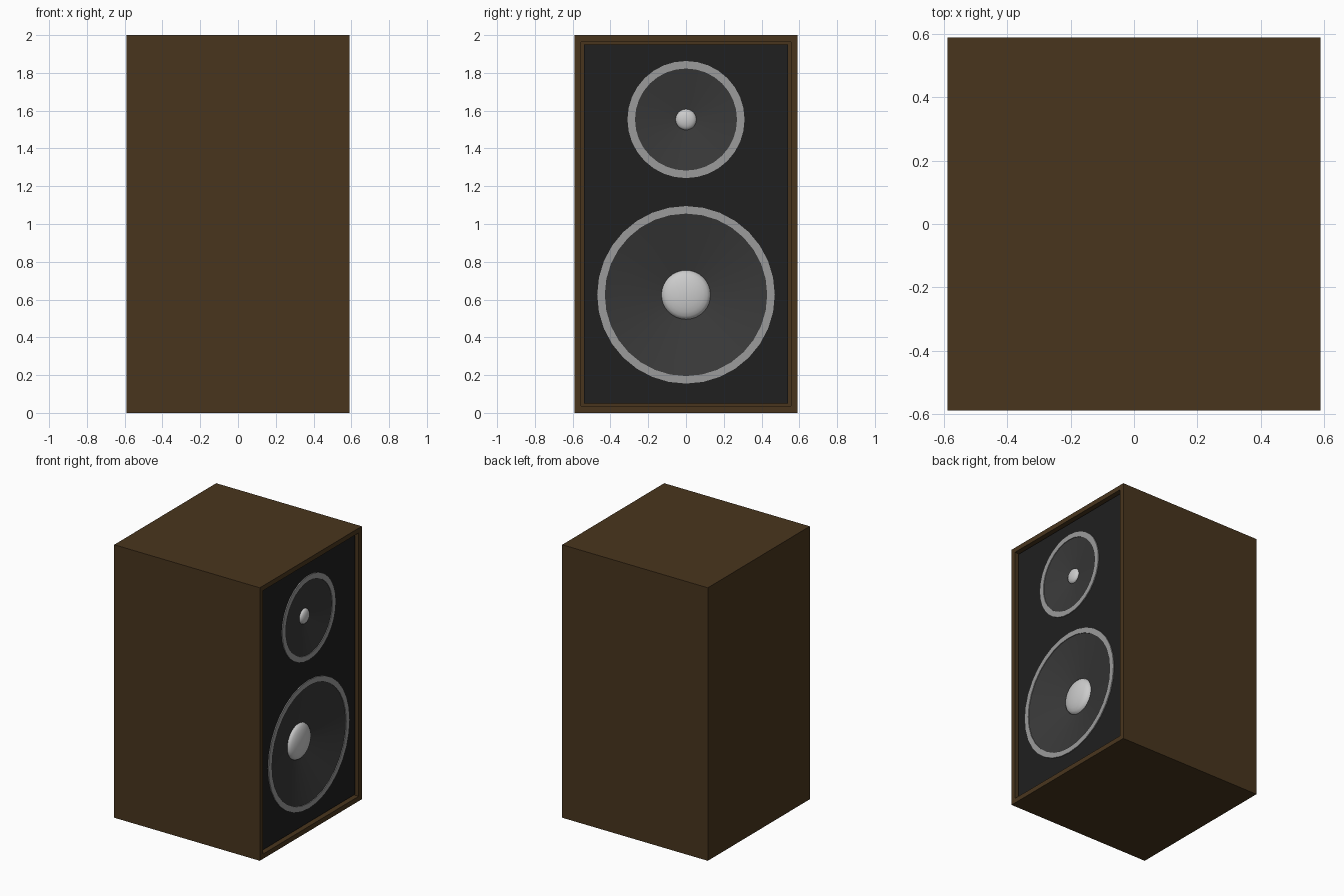
import bpy, bmesh, math

if "Cube" in bpy.data.objects:
    bpy.data.objects.remove(bpy.data.objects["Cube"])

SEGS = 32


def material(name, r, g, b):
    m = bpy.data.materials.new(name)
    m.diffuse_color = (r, g, b, 1)
    m.use_nodes = True
    m.node_tree.nodes["Principled BSDF"].inputs["Base Color"].default_value = m.diffuse_color
    return m


WOOD = material("dark_wood", 0.066, 0.036, 0.0125)
BLACK = material("black_panel", 0.014, 0.014, 0.014)
CONE = material("cone_paper", 0.041, 0.041, 0.041)
RING = material("ring_metal", 0.33, 0.33, 0.33)


def finish(name, bm, mat=None, smooth=False):
    bmesh.ops.recalc_face_normals(bm, faces=bm.faces)
    me = bpy.data.meshes.new(name)
    bm.to_mesh(me)
    bm.free()
    ob = bpy.data.objects.new(name, me)
    bpy.context.collection.objects.link(ob)
    if mat:
        me.materials.append(mat)
    if smooth:
        bpy.ops.object.select_all(action='DESELECT')
        ob.select_set(True)
        bpy.context.view_layer.objects.active = ob
        bpy.ops.object.shade_smooth_by_angle(angle=math.radians(35))
    return ob


def box(x0, x1, half_y, z0, z1):
    bm = bmesh.new()
    bmesh.ops.create_cube(bm, size=1)
    for v in bm.verts:
        v.co = ((x0 + x1) / 2 + v.co.x * (x1 - x0), v.co.y * 2 * half_y,
                (z0 + z1) / 2 + v.co.z * (z1 - z0))
    return bm


def lathe(name, profile, z, mat=None, smooth=False, closed=False):
    """Spin (radius, x) points about a line along x at height z."""
    bm = bmesh.new()
    pts = [bm.verts.new((x, 0, z + r)) for r, x in profile]
    edges = [bm.edges.new(p) for p in zip(pts, pts[1:])]
    if closed:
        edges.append(bm.edges.new((pts[-1], pts[0])))
    bmesh.ops.spin(bm, geom=pts + edges, cent=(0, 0, z), axis=(1, 0, 0),
                   angle=math.tau, steps=SEGS)
    bmesh.ops.remove_doubles(bm, verts=bm.verts, dist=1e-5)
    return finish(name, bm, mat, smooth)


# Cabinet: box with the +x face inset and pushed in
bm = box(-0.59, 0.59, 0.59, 0, 2)
bm.faces.ensure_lookup_table()
bm.normal_update()
face = max(bm.faces, key=lambda f: f.normal.x)
bmesh.ops.inset_region(bm, faces=[face], thickness=0.05)
inner = bmesh.ops.extrude_face_region(bm, geom=[face])["geom"]
bmesh.ops.translate(bm, vec=(-0.16, 0, 0),
                    verts=[g for g in inner if isinstance(g, bmesh.types.BMVert)])
if face.is_valid:
    bmesh.ops.delete(bm, geom=[face], context='FACES_ONLY')
finish("cabinet", bm, WOOD)

# Baffle panel, slightly recessed
panel = finish("front_panel", box(0.53, 0.57, 0.54, 0.05, 1.95), BLACK)

# Drivers: name, height, ring outer and inner radius, dome radius, dome base x, dome height
drivers = [("tweeter", 1.553, 0.31, 0.27, 0.055, 0.535, 0.025),
           ("woofer", 0.625, 0.47, 0.43, 0.13, 0.49, 0.045)]
for name, z, ro, ri, rd, xd, h in drivers:
    # Hole through the panel
    rc = (ro + ri) / 2
    cutter = lathe(name + "_cutter",
                   [(0, 0.4), (rc, 0.4), (rc, 0.7), (0, 0.7)], z)
    cutter.hide_render = True
    cutter.hide_viewport = True
    cut = panel.modifiers.new(name + "_hole", 'BOOLEAN')
    cut.operation = 'DIFFERENCE'
    cut.solver = 'EXACT'
    cut.object = cutter
    # Trim ring, cone and dust cap
    lathe(name + "_ring", [(ri, 0.56), (ri, 0.577), (ro, 0.577), (ro, 0.56)],
          z, RING, closed=True)
    lathe(name + "_cone", [(ri + 0.003, 0.573), (rd * 0.9, xd - 0.003)], z, CONE, True)
    cap = [(rd * math.cos(a), xd + h * math.sin(a))
           for a in (i * math.pi / 12 for i in range(6))] + [(0, xd + h)]
    lathe(name + "_dust_cap", cap, z, None, True)
